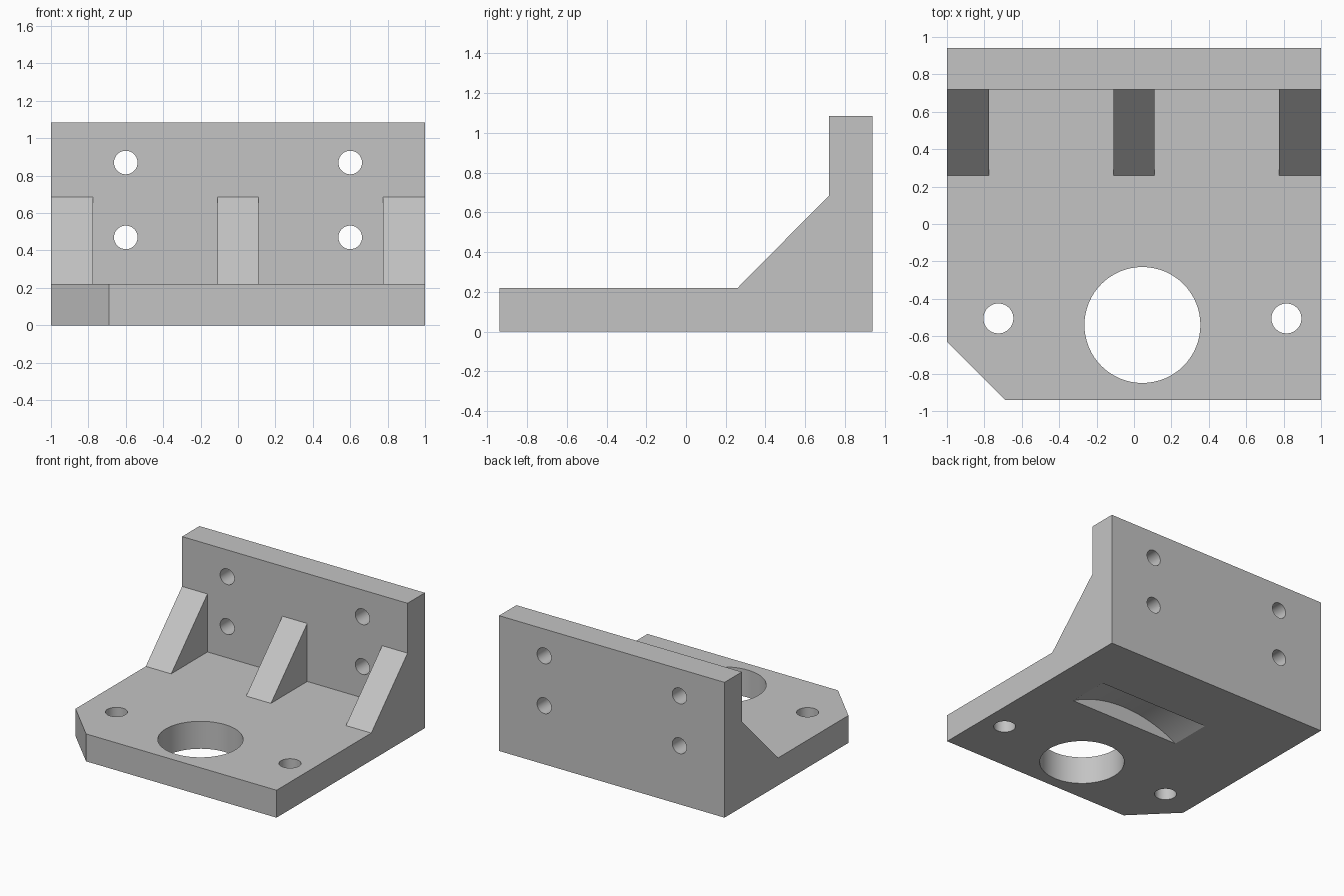
import bpy
import bmesh
import math
from mathutils import Vector

old = bpy.data.objects.get("Cube")
if old:
    bpy.data.objects.remove(old, do_unlink=True)

grey = bpy.data.materials.new("plain_grey")
grey.use_nodes = True
colour = (0.55, 0.55, 0.55, 1)
grey.diffuse_color = colour
grey.node_tree.nodes["Principled BSDF"].inputs["Base Color"].default_value = colour

PLATE = 0.22                 # plate thickness
FRONT, BACK = -0.94, 0.94
WALL = 0.72                  # front face of the upright wall
TOP = 1.085


def prism(name, points, shift):
    """Extrude a closed outline of 3D points along a vector."""
    bm = bmesh.new()
    face = bm.faces.new([bm.verts.new(p) for p in points])
    new = bmesh.ops.extrude_face_region(bm, geom=[face])["geom"]
    verts = [v for v in new if isinstance(v, bmesh.types.BMVert)]
    bmesh.ops.translate(bm, verts=verts, vec=Vector(shift))
    bmesh.ops.recalc_face_normals(bm, faces=bm.faces)
    mesh = bpy.data.meshes.new(name)
    bm.to_mesh(mesh)
    bm.free()
    mesh.materials.append(grey)
    obj = bpy.data.objects.new(name, mesh)
    bpy.context.collection.objects.link(obj)
    return obj


def circle(radius, steps=64):
    turns = [2 * math.pi * i / steps for i in range(steps)]
    return [(radius * math.cos(t), radius * math.sin(t)) for t in turns]


def plate_hole(x, y, r):
    return prism("plate_hole", [(x + u, y + v, -0.2) for u, v in circle(r)], (0, 0, 0.7))


def wall_hole(x, z, r):
    return prism("wall_hole", [(x + u, 0.6, z + v) for u, v in circle(r)], (0, 0.6, 0))


# Bracket body: side outline including the sloping rib line
outline = [(FRONT, 0), (BACK, 0), (BACK, TOP), (WALL, TOP),
           (WALL, 0.685), (0.26, PLATE), (FRONT, PLATE)]
body = prism("bracket_body", [(-1, y, z) for y, z in outline], (2, 0, 0))

cutters = []

# Open bays that leave three ribs standing
for x in (-0.775, 0.11):
    bay = [(x, 0.2, PLATE), (x, WALL, PLATE), (x, WALL, 0.9), (x, 0.2, 0.9)]
    cutters.append(prism("rib_bay", bay, (0.665, 0, 0)))

# Clipped front corner
corner = [(-1.1, -0.53, -0.1), (-0.59, -1.04, -0.1), (-1.1, -1.04, -0.1)]
cutters.append(prism("corner_cut", corner, (0, 0, 0.5)))

# Holes through the plate and the wall
cutters.append(plate_hole(0.045, -0.54, 0.31))
for x in (-0.725, 0.815):
    cutters.append(plate_hole(x, -0.505, 0.08))
for x in (-0.6, 0.6):
    for z in (0.47, 0.87):
        cutters.append(wall_hole(x, z, 0.063))

# Shallow curved pocket in the underside
half, depth = 0.49, 0.125
radius = (half ** 2 + depth ** 2) / (2 * depth)
pocket = [(0.185 + u, 0.11, depth - radius + v) for u, v in circle(radius, 200)]
cutters.append(prism("underside_pocket", pocket, (0, 0.335, 0)))

# Cut everything, then drop the helpers
bpy.context.view_layer.objects.active = body
body.select_set(True)
for cutter in cutters:
    cutter.hide_render = True
    mod = body.modifiers.new("cut", 'BOOLEAN')
    mod.operation = 'DIFFERENCE'
    mod.solver = 'EXACT'
    mod.object = cutter
    bpy.ops.object.modifier_apply(modifier=mod.name)
    bpy.data.objects.remove(cutter, do_unlink=True)

bpy.ops.object.shade_smooth_by_angle(angle=math.radians(20))
